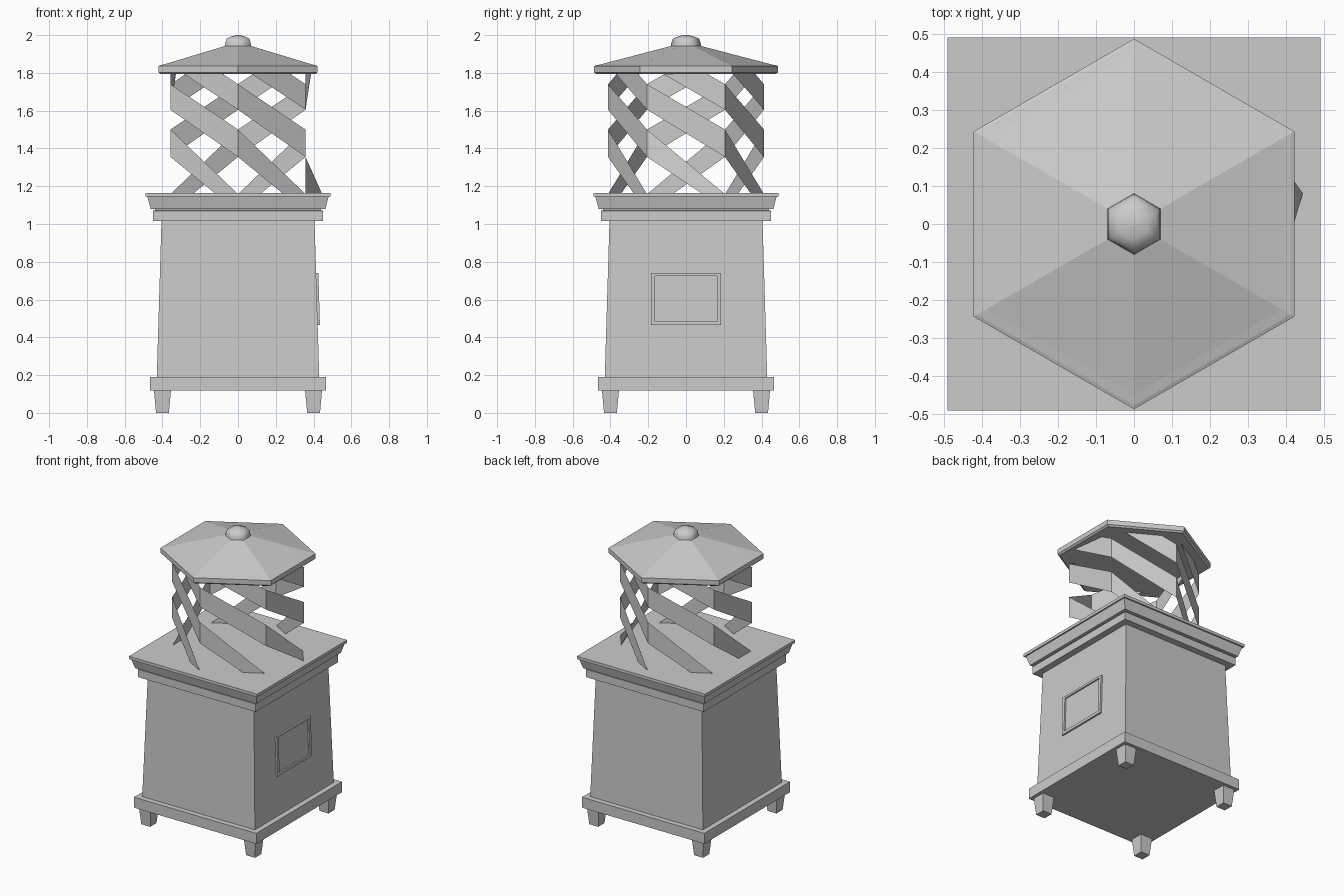
import bpy
import bmesh
from math import cos, sin, pi
from mathutils import Vector

if "Cube" in bpy.data.objects:
    bpy.data.objects.remove(bpy.data.objects["Cube"])


def finish(name, bm):
    me = bpy.data.meshes.new(name)
    bm.to_mesh(me)
    bm.free()
    ob = bpy.data.objects.new(name, me)
    bpy.context.scene.collection.objects.link(ob)
    return ob


def stack(name, n, profile, centre=(0, 0), smooth=False):
    """Loft n-sided rings (apothem, z) with capped ends; a face looks along +x."""
    bm = bmesh.new()
    rings = []
    for a, z in profile:
        r = a / cos(pi / n)
        rings.append([bm.verts.new((centre[0] + r * cos((2 * i + 1) * pi / n),
                                    centre[1] + r * sin((2 * i + 1) * pi / n), z))
                      for i in range(n)])
    for lo, hi in zip(rings, rings[1:]):
        for i in range(n):
            j = (i + 1) % n
            f = bm.faces.new((lo[i], lo[j], hi[j], hi[i]))
            f.smooth = smooth
    bm.faces.new(rings[0][::-1])
    bm.faces.new(rings[-1]).smooth = smooth
    return finish(name, bm)


# Feet
for sx in (-1, 1):
    for sy in (-1, 1):
        foot = stack("foot", 4, [(0.034, 0), (0.045, 0.12)])
        foot.location = (sx * 0.4, sy * 0.4, 0)

# Plinth, tapered body and cornice
stack("base_plate", 4, [(0.467, 0.118), (0.467, 0.19)])
stack("body", 4, [(0.43, 0.19), (0.405, 1.02)])
stack("cornice", 4, [(0.45, 1.017), (0.45, 1.07), (0.44, 1.073), (0.44, 1.08),
                     (0.462, 1.08), (0.48, 1.145), (0.49, 1.145), (0.49, 1.165)])


# Framed panel on the right side, following the wall's slope
def wall(y, z, out):
    return (0.43 - 0.025 * (z - 0.19) / 0.83 + out, y, z)


bm = bmesh.new()
loops = []
for hy, z0, z1, out in [(0.186, 0.465, 0.74, -0.004), (0.186, 0.465, 0.74, 0.012),
                        (0.165, 0.485, 0.725, 0.012), (0.165, 0.485, 0.725, 0.002)]:
    loops.append([bm.verts.new(wall(y, z, out)) for y, z in
                  ((-hy, z0), (hy, z0), (hy, z1), (-hy, z1))])
for a, b in zip(loops, loops[1:]):
    for i in range(4):
        j = (i + 1) % 4
        bm.faces.new((a[i], a[j], b[j], b[i]))
bm.faces.new(loops[-1])
finish("panel_frame", bm)

# Lattice: six thin bands winding down around a hexagon
corners = [Vector((0.413 * cos(-pi / 2 + k * pi / 3), 0.413 * sin(-pi / 2 + k * pi / 3), 0))
           for k in range(6)]


def on_side(k, t, z):
    p = corners[k % 6].lerp(corners[(k + 1) % 6], t)
    return Vector((p.x, p.y, z))


for k in range(6):
    upper = [on_side(k, 0.75, 1.8), on_side(k + 1, 0, 1.74),
             on_side(k + 2, 0, 1.5), on_side(k + 2, 0.98, 1.165)]
    lower = [on_side(k, 0.18, 1.8), on_side(k + 1, 0, 1.605),
             on_side(k + 2, 0, 1.355), on_side(k + 2, 0.65, 1.165)]
    if k in (1, 4):             # two band tops lean slightly towards +x
        lower[0].x += 0.03
    if k == 5:                  # one band foot splays outwards
        lower[3] = Vector((0.443, 0.08, 1.165))
    bm = bmesh.new()
    u = [bm.verts.new(p) for p in upper]
    v = [bm.verts.new(p) for p in lower]
    for i in range(3):
        bm.faces.new((v[i], v[i + 1], u[i + 1], u[i]))
    finish("lattice_band", bm)

# Hexagonal roof and rounded finial
stack("roof", 6, [(0.41, 1.793), (0.421, 1.803), (0.421, 1.836), (0.412, 1.84),
                  (0.388, 1.846), (0.06, 1.945)])
stack("finial", 6, [(0.07, 1.935), (0.068, 1.955), (0.06, 1.982), (0.035, 1.993),
                    (0.01, 2.0)], smooth=True)
